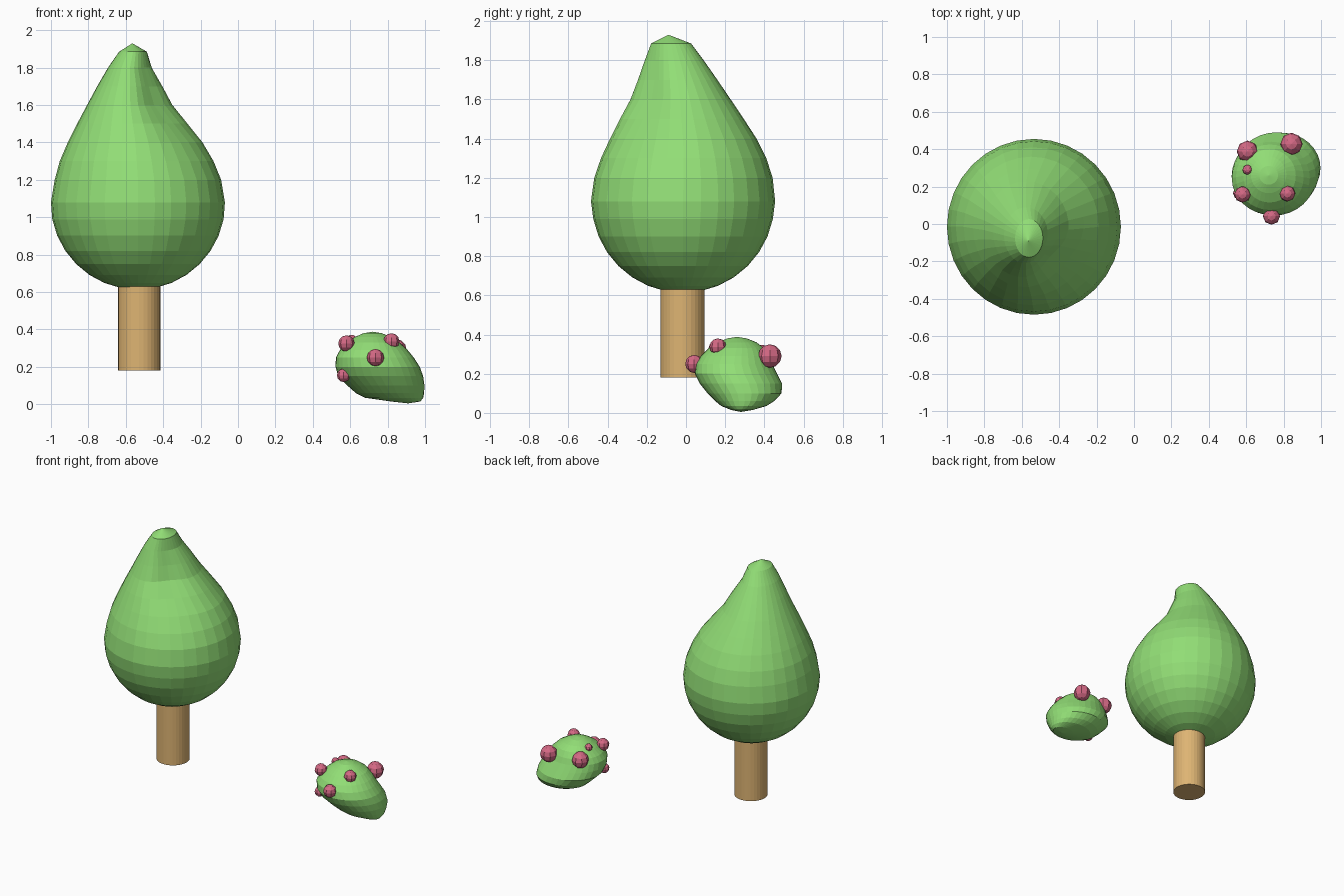
import bpy, bmesh, math

if "Cube" in bpy.data.objects:
    bpy.data.objects.remove(bpy.data.objects["Cube"])


def material(name, rgb):
    m = bpy.data.materials.new(name)
    m.diffuse_color = (*rgb, 1.0)
    m.use_nodes = True
    m.node_tree.nodes["Principled BSDF"].inputs["Base Color"].default_value = m.diffuse_color
    return m


LEAF = material("leaf green", (0.287, 0.730, 0.181))
BARK = material("tan bark", (0.730, 0.456, 0.171))
BERRY = material("berry pink", (0.660, 0.141, 0.235))


def finish(bm, name, mat):
    bmesh.ops.recalc_face_normals(bm, faces=bm.faces[:])
    me = bpy.data.meshes.new(name)
    bm.to_mesh(me)
    bm.free()
    me.materials.append(mat)
    ob = bpy.data.objects.new(name, me)
    bpy.context.collection.objects.link(ob)
    return ob


def blob(name, rows, bottom, top, segs, mat):
    """Skin horizontal elliptical rings (z, x min, x max, y min, y max, dent), closed by two poles.
    The dent pushes the ring in towards the front right."""
    bm = bmesh.new()
    rings = []
    for z, x0, x1, y0, y1, dent in rows:
        ring = []
        for i in range(segs):
            a = 2 * math.pi * i / segs
            k = 1 - dent * max(0, math.cos(a + math.pi / 4)) ** 6
            ring.append(bm.verts.new(((x0 + x1) / 2 + (x1 - x0) / 2 * k * math.cos(a),
                                      (y0 + y1) / 2 + (y1 - y0) / 2 * k * math.sin(a), z)))
        rings.append(ring)
    lo, hi = bm.verts.new(bottom), bm.verts.new(top)
    for i in range(segs):
        j = (i + 1) % segs
        for r, s in zip(rings, rings[1:]):
            bm.faces.new((r[i], r[j], s[j], s[i]))
        bm.faces.new((lo, rings[0][j], rings[0][i]))
        bm.faces.new((hi, rings[-1][i], rings[-1][j]))
    return finish(bm, name, mat)


# Tree crown: half a sphere below, drawn out to a leaning tip above
CX, CY, CZ, R = -0.535, -0.015, 1.08, 0.467
crown = []
for i in range(1, 8):
    a = math.pi * i / 16
    r = R * math.sin(a)
    crown.append((CZ - R * math.cos(a), CX - r, CX + r, CY - r, CY + r, 0))
crown += [
    (1.08, -1.0, -0.07, -0.485, 0.455, 0),
    (1.20, -0.98, -0.09, -0.468, 0.442, 0),
    (1.30, -0.953, -0.13, -0.435, 0.41, 0.02),
    (1.40, -0.91, -0.187, -0.39, 0.36, 0.06),
    (1.50, -0.86, -0.265, -0.342, 0.295, 0.13),
    (1.60, -0.807, -0.345, -0.29, 0.228, 0.22),
    (1.70, -0.753, -0.40, -0.25, 0.16, 0.20),
    (1.80, -0.695, -0.46, -0.212, 0.09, 0.10),
    (1.885, -0.636, -0.487, -0.178, 0.026, 0),
]
blob("tree_crown", crown, (CX, CY, CZ - R), (-0.565, -0.09, 1.93), 32, LEAF)

# Trunk
bm = bmesh.new()
bmesh.ops.create_cone(bm, cap_ends=True, segments=32, radius1=0.113, radius2=0.113, depth=0.50)
bmesh.ops.translate(bm, verts=bm.verts, vec=(-0.528, -0.018, 0.43))
finish(bm, "tree_trunk", BARK)

# Bush: lopsided lump sagging to the right and back
bush = [
    (0.015, 0.82, 0.975, 0.23, 0.34, 0),
    (0.035, 0.68, 0.99, 0.18, 0.41, 0),
    (0.06, 0.63, 0.995, 0.15, 0.45, 0),
    (0.10, 0.585, 0.997, 0.11, 0.488, 0),
    (0.15, 0.535, 0.99, 0.07, 0.49, 0),
    (0.20, 0.522, 0.972, 0.045, 0.465, 0),
    (0.25, 0.523, 0.94, 0.05, 0.44, 0),
    (0.29, 0.545, 0.907, 0.075, 0.425, 0),
    (0.33, 0.585, 0.865, 0.115, 0.40, 0),
    (0.36, 0.625, 0.815, 0.165, 0.36, 0),
    (0.38, 0.67, 0.77, 0.21, 0.31, 0),
]
blob("bush", bush, (0.91, 0.28, 0.005), (0.72, 0.26, 0.388), 32, LEAF)

# Berries scattered over the bush: x, y, z, radius
berries = [
    (0.607, 0.388, 0.29, 0.058), (0.58, 0.158, 0.325, 0.044),
    (0.735, 0.042, 0.25, 0.046), (0.82, 0.163, 0.337, 0.043),
    (0.842, 0.428, 0.29, 0.060), (0.607, 0.29, 0.345, 0.027),
    (0.565, 0.165, 0.155, 0.036),
]
for n, (x, y, z, r) in enumerate(berries, 1):
    bm = bmesh.new()
    bmesh.ops.create_uvsphere(bm, u_segments=8, v_segments=6, radius=r)
    bmesh.ops.translate(bm, verts=bm.verts, vec=(x, y, z))
    finish(bm, f"berry_{n}", BERRY)
